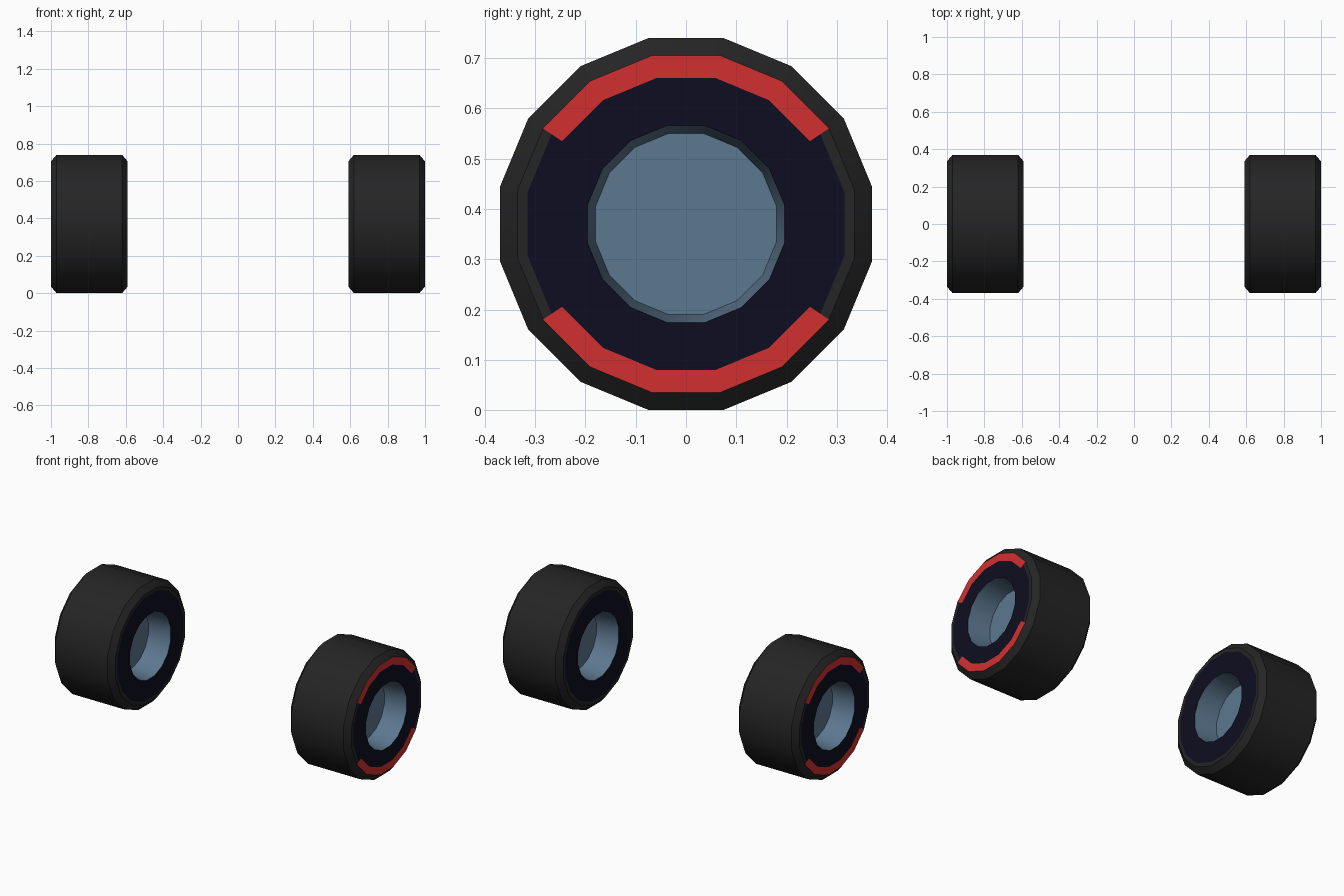
import bpy, bmesh, math

if "Cube" in bpy.data.objects:
    bpy.data.objects.remove(bpy.data.objects["Cube"])

SIDES = 16
CENTRE_Z = 0.37


def material(name, rgb):
    m = bpy.data.materials.new(name)
    m.diffuse_color = (*rgb, 1)
    m.use_nodes = True
    m.node_tree.nodes["Principled BSDF"].inputs["Base Color"].default_value = m.diffuse_color
    return m


mats = [
    material("tyre_black", (0.018, 0.018, 0.018)),
    material("sidewall_navy", (0.004, 0.004, 0.015)),
    material("hub_blue", (0.107, 0.184, 0.275)),
    material("stripe_red", (0.65, 0.03, 0.03)),
]
TYRE, NAVY, HUB, RED = range(4)

# lathe profile (x, radius, material of the band leading to the next ring)
# from the outer hub floor, over the tread, to the inner hub floor
PROFILE = [
    (0.860, 0.183, HUB), (1.000, 0.199, NAVY), (1.000, 0.296, NAVY),
    (1.000, 0.321, TYRE), (1.000, 0.3416, TYRE), (0.970, 0.377, TYRE),
    (0.620, 0.377, TYRE), (0.590, 0.3416, TYRE), (0.590, 0.321, NAVY),
    (0.590, 0.199, HUB), (0.730, 0.183, HUB),
]
STRIPE_BANDS = (2, 3)   # outer sidewall bands that carry the red arcs


def wheel(name, side):
    bm = bmesh.new()
    step = 2 * math.pi / SIDES
    rings = []
    for x, r, _ in PROFILE:
        rings.append([bm.verts.new((side * x, r * math.sin((i - 0.5) * step),
                                    CENTRE_Z + r * math.cos((i - 0.5) * step)))
                      for i in range(SIDES)])
    for b in range(len(rings) - 1):
        for i in range(SIDES):
            j = (i + 1) % SIDES
            f = bm.faces.new((rings[b][i], rings[b][j],
                              rings[b + 1][j], rings[b + 1][i]))
            f.material_index = PROFILE[b][2]
            # red arcs: five facets at the top and five at the bottom
            if b in STRIPE_BANDS and (i + 2) % 8 <= 4:
                f.material_index = RED
    # hub floors
    for ring in (rings[0], rings[-1]):
        bm.faces.new(ring).material_index = HUB
    bmesh.ops.recalc_face_normals(bm, faces=bm.faces)
    me = bpy.data.meshes.new(name)
    bm.to_mesh(me)
    bm.free()
    for m in mats:
        me.materials.append(m)
    ob = bpy.data.objects.new(name, me)
    bpy.context.collection.objects.link(ob)
    # smooth round the tread, sharp at the rims
    bpy.ops.object.select_all(action='DESELECT')
    ob.select_set(True)
    bpy.context.view_layer.objects.active = ob
    bpy.ops.object.shade_smooth_by_angle(angle=math.radians(30))


wheel("right_wheel", 1)
wheel("left_wheel", -1)
